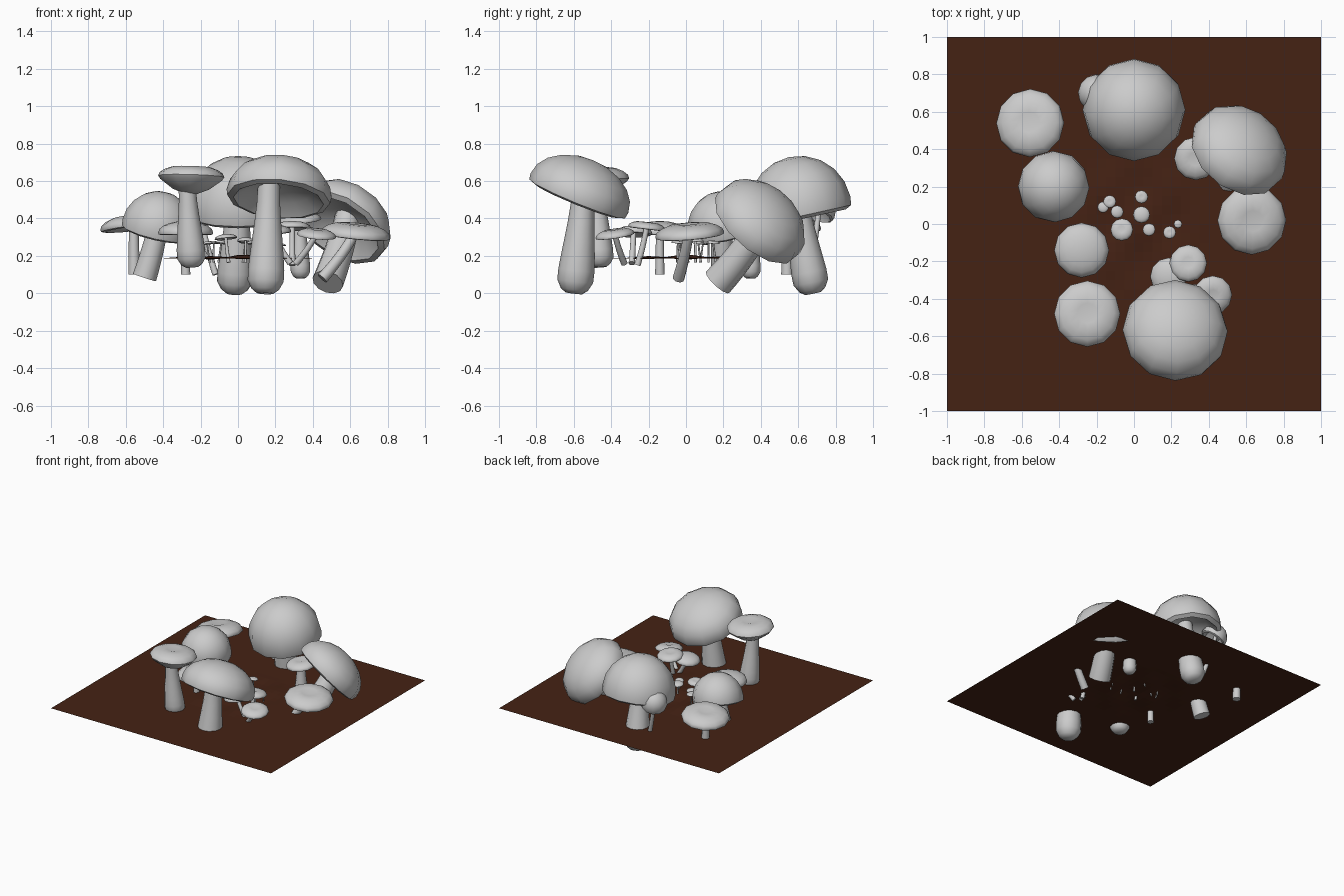
import bpy, bmesh, math
from mathutils import Vector, Matrix

if "Cube" in bpy.data.objects:
    bpy.data.objects.remove(bpy.data.objects["Cube"])

SIDES = 12
UP = Vector((0, 0, 1))
# cap height as a share of its radius
HEIGHT = {"tall": 1, "broad": .68, "thin": .42, "flat": .36, "funnel": .35}


def ring(m, r, z):
    """Closed ring of points, or one point at the axis."""
    k = SIDES if r > 0 else 1
    return [m @ Vector((r * math.cos(math.tau * i / k), r * math.sin(math.tau * i / k), z)) for i in range(k)]


def skin(name, rings):
    """Join rings into a smooth-shaded mesh."""
    bm = bmesh.new()
    vs = [[bm.verts.new(p) for p in r] for r in rings]
    for a, b in zip(vs, vs[1:]):
        for i in range(SIDES):
            j = (i + 1) % SIDES
            bm.faces.new((a[0], b[i], b[j]) if len(a) == 1 else (a[i], b[i], b[j], a[j]))
    for r in (vs[0], vs[-1]):
        if len(r) > 1:
            bm.faces.new(r)
    bmesh.ops.recalc_face_normals(bm, faces=bm.faces)
    me = bpy.data.meshes.new(name)
    bm.to_mesh(me)
    bm.free()
    ob = bpy.data.objects.new(name, me)
    bpy.context.collection.objects.link(ob)
    bpy.ops.object.select_all(action='DESELECT')
    ob.select_set(True)
    bpy.context.view_layer.objects.active = ob
    bpy.ops.object.shade_smooth_by_angle(angle=math.radians(50))


def cap(name, c, R, h, n, kind):
    """Round top (dimpled if flat or funnel) with a rolled rim and hollow underside."""
    prof = []
    for i in range(6):
        r, z = math.sin(math.pi * i / 10), math.cos(math.pi * i / 10)
        if kind in ("flat", "funnel"):
            z -= .4 * max(0, 1 - r / .6) ** 2
        prof.append((r, z))
    if kind == "funnel":
        prof += [(.93, -.3), (.55, -1.1), (.2, -1.5)]
    else:
        prof += [(.98, -.17), (.86, -.23), (.6, .06), (.15, .22)]
    m = Matrix.Translation(c) @ UP.rotation_difference(n).to_matrix().to_4x4()
    skin(name, [ring(m, r * R, z * h) for r, z in prof])


def stem(name, a, c, r, bulb):
    """Curved tapered tube; thick stems get a rounded foot."""
    b = (a + c) / 2 + Vector(((c.x - a.x) * .15, (c.y - a.y) * .15, 0))
    rings = []
    for i in range(9):
        t = (i / 8) ** 1.6
        p = a.lerp(b, t).lerp(b.lerp(c, t), t)
        d = (b - a).lerp(c - b, t)
        s = 1 - .43 * t * t * (3 - 2 * t) if bulb else 1 - .2 * t
        if bulb and t < .16:
            s *= math.sqrt(1 - (1 - t / .16) ** 2 * .8)
        m = Matrix.Translation(p) @ UP.rotation_difference(d).to_matrix().to_4x4()
        rings.append(ring(m, r * s, 0))
    skin(name, rings)


def mushroom(name, kind, centre, R, base=None, tilt=(0, 0), foot=None, bulb=False, shift=0):
    c, h, n = Vector(centre), R * HEIGHT[kind], Vector((*tilt, 1)).normalized()
    cap(name + "_cap", c, R, h, n, kind)
    a = Vector(base) if base else Vector((c.x, c.y, .1))
    top = c + n * h * (-.8 if kind == "funnel" else .35) + Vector((shift, 0, 0))
    stem(name + "_stem", a, top, foot or R * .17, bulb)


# large thick mushrooms
mushroom("back_large", "tall", (0, .61, .46), .275, (-.02, .68, 0), (0, -.22), .1, True)
mushroom("front_large", "broad", (.22, -.57, .535), .282, (.145, -.6, 0), (.09, .41), .102, True, -.06)
mushroom("front_left", "funnel", (-.25, -.48, .625), .177, (-.245, -.46, .14), (.03, .06), .08, True, -.02)
mushroom("right_tilted", "broad", (.56, .39, .375), .275, (.48, .17, .06), (.66, .85), .085)
mushroom("left_dome", "tall", (-.43, .2, .355), .192, (-.5, .2, .085), (.23, -.19), .065)
mushroom("inner_right", "flat", (.33, .35, .39), .116, (.335, .345, .08), (-.1, -.1), .055, True)
# slender flat mushrooms
mushroom("right_flat", "flat", (.63, .02, .315), .185, (.45, -.04, .08), (.1, -.08))
mushroom("left_flat", "thin", (-.28, -.14, .325), .147)
mushroom("back_left_flat", "flat", (-.555, .54, .36), .183, None, (-.12, .08))
mushroom("back_small", "tall", (-.2, .7, .44), .1, (-.12, .66, .1), (-.4, .4))
# front right cluster
mushroom("cluster_mid", "flat", (.29, -.21, .35), .1, (.29, -.26, .15), (0, .12))
mushroom("cluster_right", "flat", (.42, -.38, .31), .105, (.31, -.33, .16), (.1, -.15))
mushroom("cluster_left", "thin", (.185, -.28, .32), .1, (.28, -.29, .16), (-.15, 0))
# tiny mushrooms in the middle: x, y, cap radius
for i, (x, y, r) in enumerate([(-.165, .09, .03), (-.13, .12, .034), (-.09, .065, .034), (-.065, -.03, .06),
                               (.04, .05, .045), (.04, .145, .035), (.08, -.03, .034), (.19, -.045, .034),
                               (.235, 0, .022)]):
    s = (i % 3 - 1) * .015
    mushroom(f"tiny_{i + 1}", "flat" if i % 2 else "thin", (x, y, .235 + r), r,
             (x - s, y + s, .165), (s * 6, .1))

# soil sheet with a gently uneven middle
soil = bpy.data.materials.new("soil_brown")
soil.diffuse_color = (.059, .016, .007, 1)
soil.use_nodes = True
soil.node_tree.nodes["Principled BSDF"].inputs["Base Color"].default_value = soil.diffuse_color
bpy.ops.mesh.primitive_grid_add(x_subdivisions=40, y_subdivisions=40, size=2, location=(0, 0, .187))
ground = bpy.context.object
ground.name = "soil"
for v in ground.data.vertices:
    d = v.co.xy.length
    if d < .4:
        v.co.z = (1 - (d / .4) ** 2) * (.006 + .014 * math.sin(17 * v.co.x + 1) * math.cos(14 * v.co.y))
ground.data.materials.append(soil)
